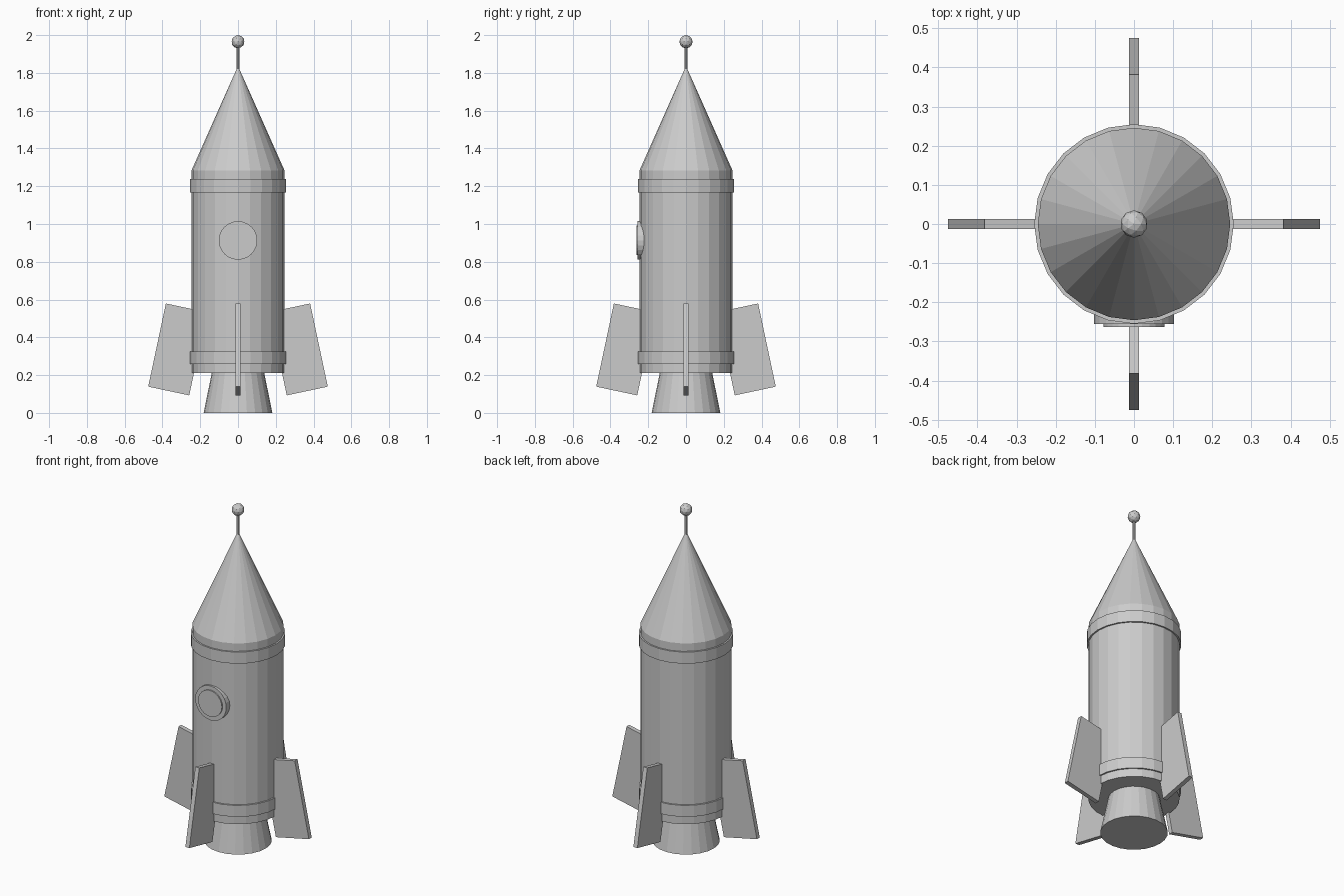
import bpy
from math import radians, cos, sin, pi

if "Cube" in bpy.data.objects:
    bpy.data.objects.remove(bpy.data.objects["Cube"])

SIDES = 24


def frustum(name, r1, r2, z1, z2, sides=SIDES):
    """Flat-shaded solid of revolution segment along z."""
    bpy.ops.mesh.primitive_cone_add(vertices=sides, radius1=r1, radius2=r2,
                                    depth=z2 - z1, location=(0, 0, (z1 + z2) / 2))
    ob = bpy.context.object
    ob.name = name
    return ob


def disc_facing_front(name, radius, y1, y2, z):
    """Short cylinder whose axis runs along y."""
    bpy.ops.mesh.primitive_cylinder_add(vertices=SIDES, radius=radius, depth=y2 - y1,
                                        location=(0, (y1 + y2) / 2, z),
                                        rotation=(pi / 2, 0, 0))
    bpy.context.object.name = name


# Hull, nose and engine
frustum("engine_nozzle", 0.182, 0.135, 0.0, 0.23)
frustum("hull", 0.246, 0.246, 0.21, 1.284)
frustum("nose_cone", 0.246, 0.003, 1.284, 1.83)

# Raised bands around the hull
frustum("lower_band", 0.255, 0.255, 0.258, 0.326)
frustum("upper_band", 0.255, 0.255, 1.168, 1.237)

# Antenna with ball tip
frustum("antenna_rod", 0.008, 0.008, 1.80, 1.95, 8)
bpy.ops.mesh.primitive_ico_sphere_add(subdivisions=2, radius=0.035, location=(0, 0, 1.965))
bpy.context.object.name = "antenna_ball"

# Porthole on the front
disc_facing_front("porthole_frame", 0.102, -0.256, -0.20, 0.913)
disc_facing_front("porthole_glass", 0.078, -0.263, -0.21, 0.913)

# Four tilted slab fins
for i in range(4):
    a = i * pi / 2
    bpy.ops.mesh.primitive_cube_add(size=1, location=(0.32 * cos(a), 0.32 * sin(a), 0.336),
                                    rotation=(0, radians(-12), a))
    fin = bpy.context.object
    fin.name = f"fin_{i + 1}"
    fin.scale = (0.222, 0.026, 0.45)
